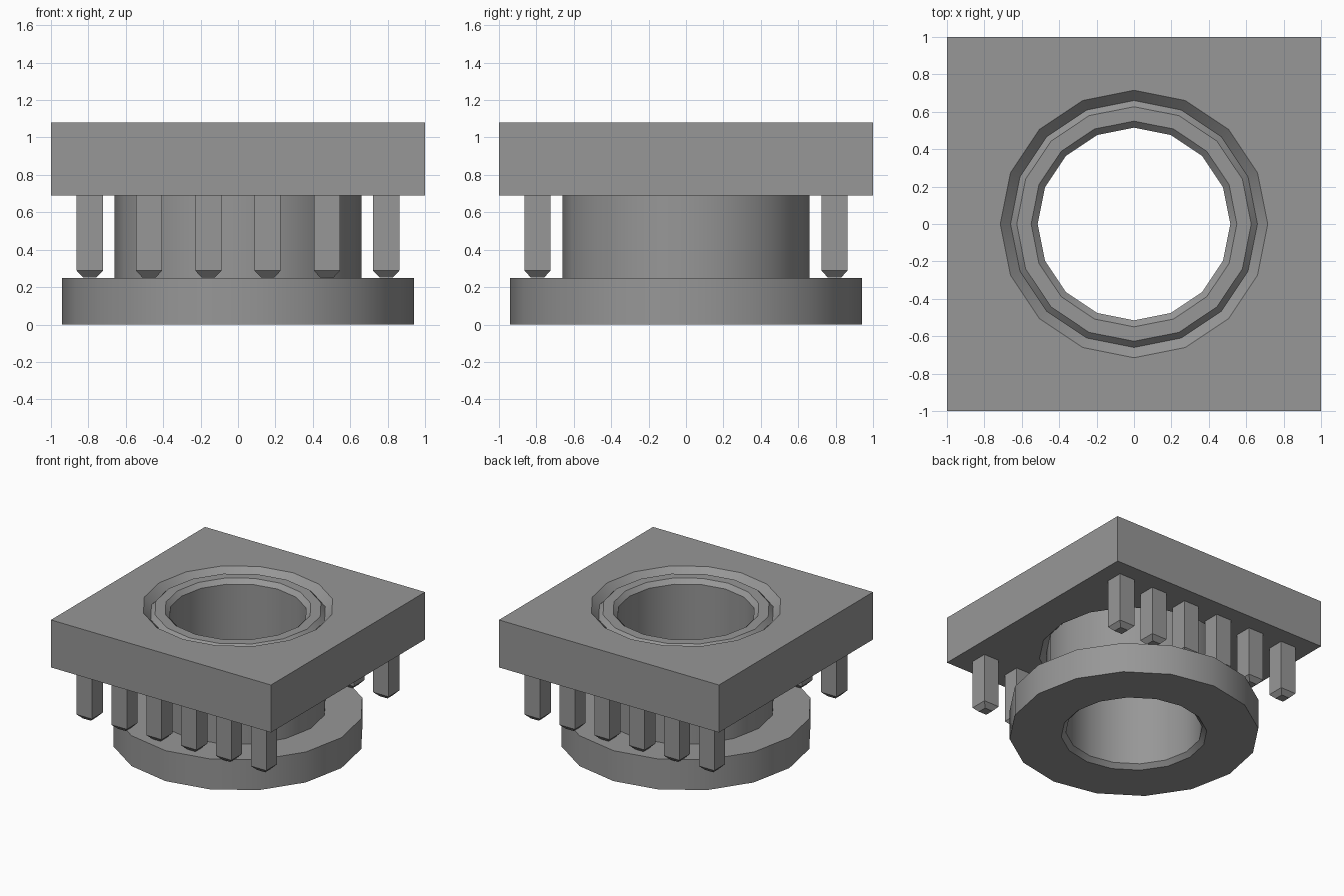
import bpy, bmesh, math

if "Cube" in bpy.data.objects:
    bpy.data.objects.remove(bpy.data.objects["Cube"], do_unlink=True)

SIDES = 16
grey = bpy.data.materials.new("mid_grey")
grey.use_nodes = True
grey.diffuse_color = (0.31, 0.31, 0.31, 1)
grey.node_tree.nodes["Principled BSDF"].inputs["Base Color"].default_value = (0.31, 0.31, 0.31, 1)


def finish(bm, name):
    bmesh.ops.recalc_face_normals(bm, faces=bm.faces[:])
    mesh = bpy.data.meshes.new(name)
    bm.to_mesh(mesh)
    bm.free()
    mesh.materials.append(grey)
    obj = bpy.data.objects.new(name, mesh)
    bpy.context.collection.objects.link(obj)
    bpy.ops.object.select_all(action='DESELECT')
    obj.select_set(True)
    bpy.context.view_layer.objects.active = obj
    bpy.ops.object.shade_smooth_by_angle(angle=math.radians(30))
    return obj


def ring_solid(name, profile):
    """Sweep a closed (radius, z, square) profile; square rings follow a square outline."""
    bm = bmesh.new()
    rings = []
    for radius, z, square in profile:
        ring = []
        for k in range(SIDES):
            a = 2 * math.pi * k / SIDES
            c, s = math.cos(a), math.sin(a)
            r = radius / max(abs(c), abs(s)) if square else radius
            ring.append(bm.verts.new((r * c, r * s, z)))
        rings.append(ring)
    for i, ring in enumerate(rings):
        nxt = rings[(i + 1) % len(rings)]
        for k in range(SIDES):
            j = (k + 1) % SIDES
            bm.faces.new((ring[k], ring[j], nxt[j], nxt[k]))
    return finish(bm, name)


# Square plate with a round hole chamfered on both sides
ring_solid("square_plate", [
    (1.0, 0.69, True), (1.0, 1.08, True),
    (0.715, 1.08, False), (0.66, 1.022, False),
    (0.66, 0.748, False), (0.715, 0.69, False)])

# Hollow sleeve with a wide flange at its foot, chamfered at both mouths
ring_solid("flanged_sleeve", [
    (0.55, 0.0, False), (0.94, 0.0, False), (0.94, 0.25, False),
    (0.66, 0.25, False), (0.66, 1.022, False), (0.627, 1.057, False),
    (0.55, 1.057, False), (0.515, 1.022, False), (0.515, 0.035, False)])


# Square pins with tapered tips, in a front and a back row
def pin(name, x, y):
    bm = bmesh.new()
    loops = []
    for half, z in ((0.036, 0.252), (0.07, 0.288), (0.07, 0.69)):
        loops.append([bm.verts.new((x + half * u, y + half * v, z))
                      for u, v in ((-1, -1), (1, -1), (1, 1), (-1, 1))])
    for low, high in zip(loops, loops[1:]):
        for k in range(4):
            j = (k + 1) % 4
            bm.faces.new((low[k], low[j], high[j], high[k]))
    bm.faces.new(loops[0])
    bm.faces.new(loops[-1])
    return finish(bm, name)


for row, y in (("front", -0.794), ("back", 0.794)):
    for i in range(6):
        pin(f"{row}_pin_{i + 1}", 0.317 * (i - 2.5), y)
